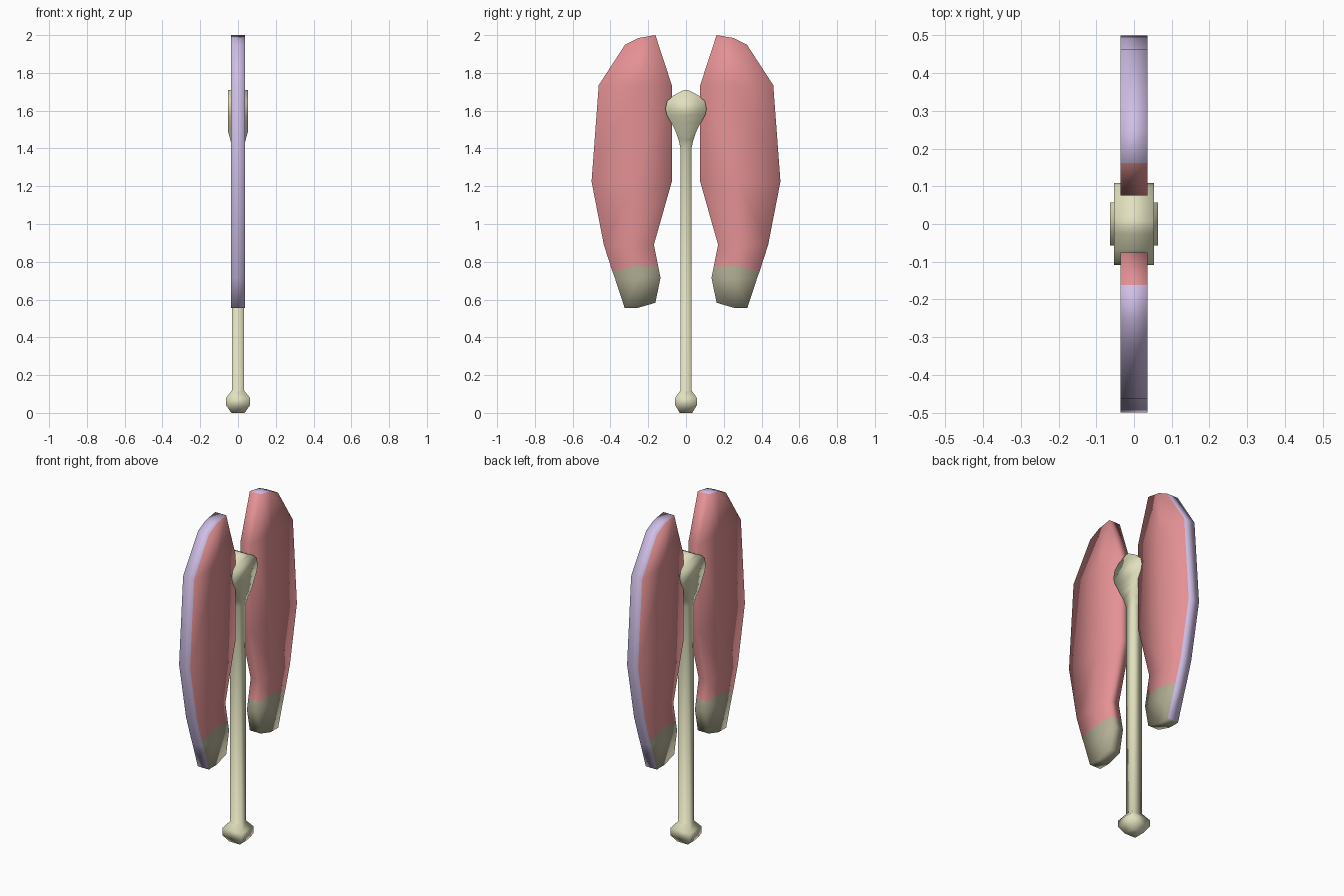
import bpy, bmesh

if "Cube" in bpy.data.objects:
    bpy.data.objects.remove(bpy.data.objects["Cube"])


def material(name, rgb):
    lin = [((c / 255 + 0.055) / 1.055) ** 2.4 for c in rgb]
    m = bpy.data.materials.new(name)
    m.diffuse_color = (*lin, 1)
    m.use_nodes = True
    m.node_tree.nodes["Principled BSDF"].inputs["Base Color"].default_value = m.diffuse_color
    return m


PINK = material("pink", (228, 145, 148))
LILAC = material("lilac", (208, 191, 231))
KHAKI = material("khaki", (178, 174, 148))
CREAM = material("cream", (225, 224, 190))


def finish(bm, name, mats):
    bmesh.ops.recalc_face_normals(bm, faces=bm.faces)
    for f in bm.faces:
        f.smooth = True
    me = bpy.data.meshes.new(name)
    bm.to_mesh(me)
    bm.free()
    for m in mats:
        me.materials.append(m)
    ob = bpy.data.objects.new(name, me)
    bpy.context.collection.objects.link(ob)
    return ob


# Blade outline rows from top to bottom: (y, z) at inner edge, middle, outer edge
ROWS = [
    ((0.162, 2.0), (0.25, 1.985), (0.322, 1.95)),
    ((0.075, 1.735), (0.26, 1.735), (0.462, 1.735)),
    ((0.075, 1.225), (0.27, 1.225), (0.50, 1.225)),
    ((0.17, 0.89), (0.29, 0.89), (0.435, 0.89)),
    ((0.147, 0.775), (0.27, 0.777), (0.39, 0.75)),   # colour border
    ((0.135, 0.715), (0.26, 0.715), (0.377, 0.715)),
    ((0.162, 0.583), (0.255, 0.556), (0.325, 0.556)),
]
BORDER = 4
HALF = 0.036


def blade(name, side):
    bm = bmesh.new()
    a, b = [[[bm.verts.new((x, side * y, z)) for y, z in row] for row in ROWS]
            for x in (-HALF, HALF)]

    def quad(verts, mat):
        bm.faces.new(verts).material_index = mat

    last = len(ROWS) - 1
    for i in range(last):
        body = 0 if i < BORDER else 2
        for j in range(2):                       # flat sides
            for g in (a, b):
                quad((g[i][j], g[i][j + 1], g[i + 1][j + 1], g[i + 1][j]), body)
        for j, mat in ((0, body), (2, 1)):       # inner and outer rims
            quad((a[i][j], b[i][j], b[i + 1][j], a[i + 1][j]), mat)
    for i, mat in ((0, 1), (last, 2)):           # top and bottom rims
        for j in range(2):
            quad((a[i][j], b[i][j], b[i][j + 1], a[i][j + 1]), mat)
    return finish(bm, name, (PINK, LILAC, KHAKI))


blade("front_blade", -1)
blade("back_blade", 1)

# Square handle with pommel and flattened head: (z, half x, half y)
SECTIONS = [
    (0.0, 0.035, 0.033), (0.04, 0.063, 0.057), (0.08, 0.063, 0.057),
    (0.12, 0.031, 0.029), (1.40, 0.031, 0.029), (1.445, 0.04, 0.039),
    (1.49, 0.053, 0.055), (1.53, 0.053, 0.075), (1.577, 0.053, 0.102),
    (1.61, 0.053, 0.109), (1.65, 0.053, 0.10), (1.68, 0.053, 0.067),
    (1.703, 0.053, 0.025), (1.71, 0.053, 0.008),
]
bm = bmesh.new()
rings = [[bm.verts.new((sx * hx, sy * hy, z))
          for sx, sy in ((-1, -1), (1, -1), (1, 1), (-1, 1))]
         for z, hx, hy in SECTIONS]
for lo, hi in zip(rings, rings[1:]):
    for k in range(4):
        n = (k + 1) % 4
        bm.faces.new((lo[k], lo[n], hi[n], hi[k]))
bm.faces.new(rings[0])
bm.faces.new(rings[-1])
finish(bm, "handle", (CREAM,))
